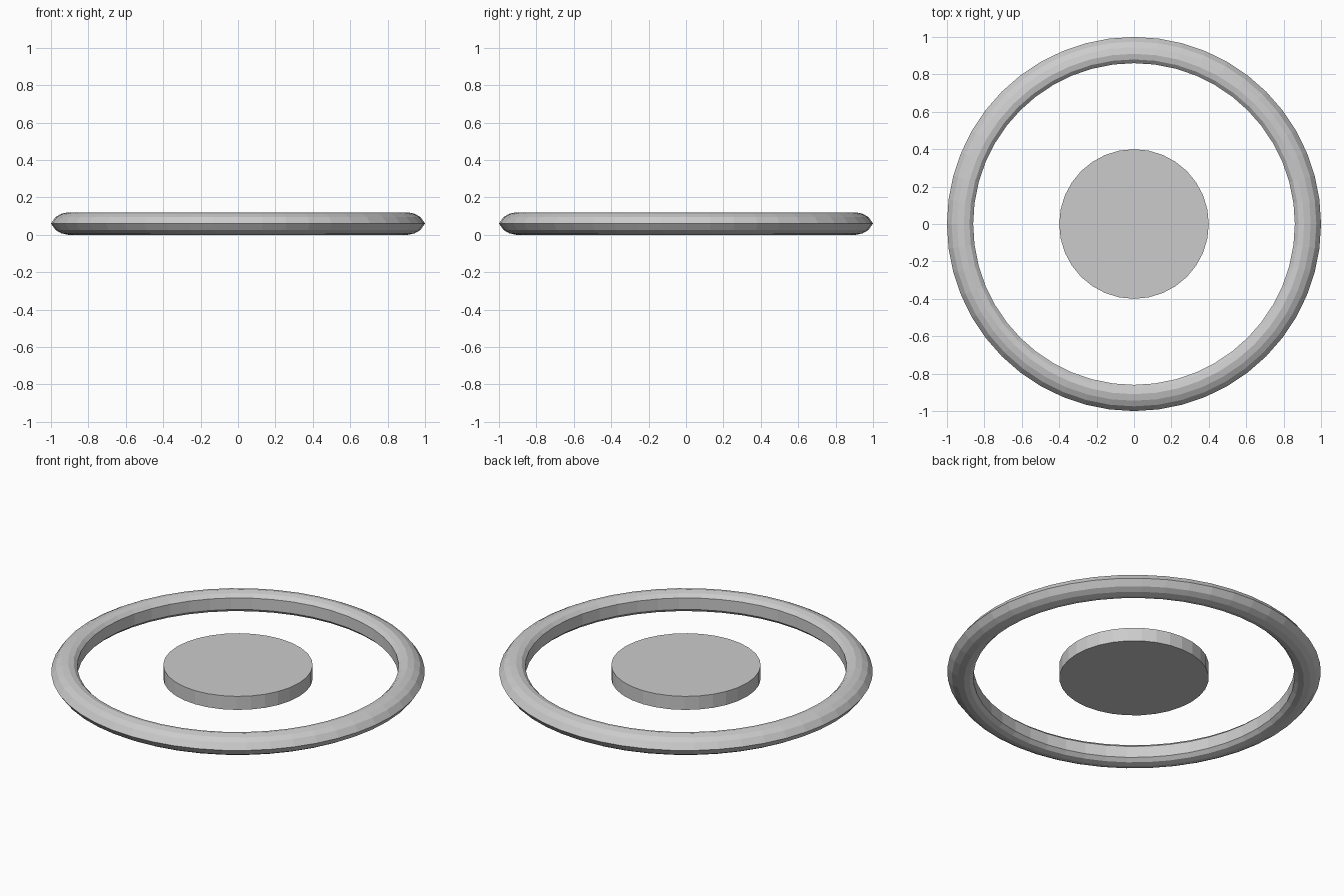
import bpy
import bmesh
import math

if "Cube" in bpy.data.objects:
    bpy.data.objects.remove(bpy.data.objects["Cube"])

MID = 0.06  # height of the shared middle plane


def add_object(name, bm):
    bmesh.ops.recalc_face_normals(bm, faces=bm.faces)
    mesh = bpy.data.meshes.new(name)
    bm.to_mesh(mesh)
    bm.free()
    obj = bpy.data.objects.new(name, mesh)
    bpy.context.collection.objects.link(obj)
    return obj


# Outer ring: pointed outer rim, rounded top, upright inner wall (upper half, mirrored)
upper = [(0.975, 0.035), (0.945, 0.052), (0.91, 0.06), (0.88, 0.053), (0.86, 0.034)]
profile = [(1.0, 0.0)] + upper + [(r, -z) for r, z in reversed(upper)]
segments = 48
bm = bmesh.new()
loops = []
for i in range(segments):
    a = 2 * math.pi * i / segments
    loops.append([bm.verts.new((r * math.cos(a), r * math.sin(a), MID + z)) for r, z in profile])
n = len(profile)
for i in range(segments):
    here, there = loops[i], loops[(i + 1) % segments]
    for j in range(n):
        k = (j + 1) % n
        bm.faces.new((here[j], there[j], there[k], here[k]))
add_object("outer_ring", bm)

# Centre disc: plain flat cylinder floating inside the ring
bm = bmesh.new()
bmesh.ops.create_cone(bm, cap_ends=True, segments=32, radius1=0.4, radius2=0.4, depth=0.08)
bmesh.ops.translate(bm, verts=bm.verts, vec=(0, 0, MID))
add_object("centre_disc", bm)
